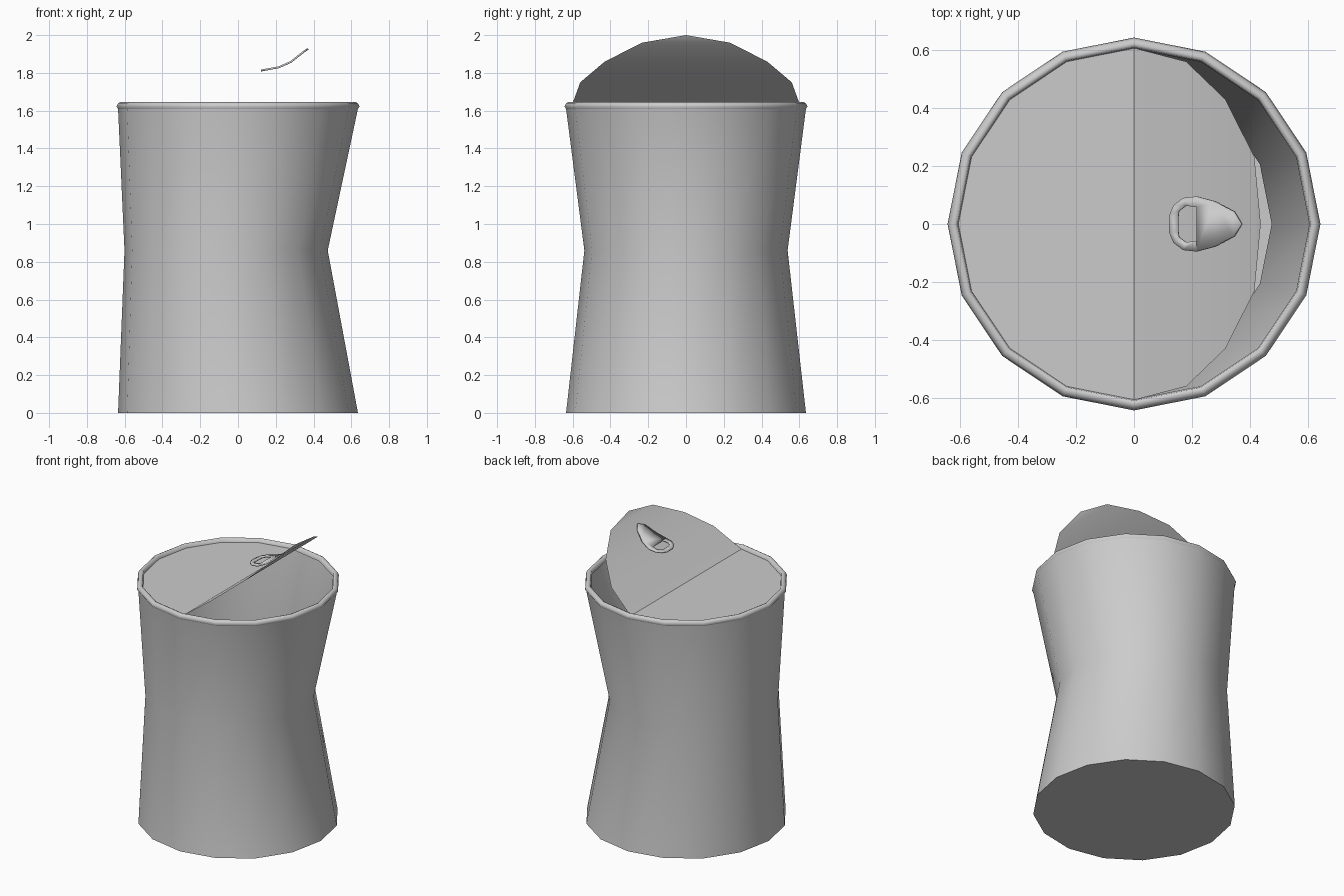
import bpy, bmesh
from math import sin, cos, pi, radians

if "Cube" in bpy.data.objects:
    bpy.data.objects.remove(bpy.data.objects["Cube"])

SIDES = 16

def finish(name, bm, angle=35):
    bmesh.ops.recalc_face_normals(bm, faces=bm.faces)
    mesh = bpy.data.meshes.new(name)
    bm.to_mesh(mesh)
    bm.free()
    ob = bpy.data.objects.new(name, mesh)
    bpy.context.collection.objects.link(ob)
    bpy.ops.object.select_all(action='DESELECT')
    bpy.context.view_layer.objects.active = ob
    ob.select_set(True)
    bpy.ops.object.shade_smooth_by_angle(angle=radians(angle))
    return ob

def ring(bm, r, z, cx=0.0):
    return [bm.verts.new((cx + r * cos(2 * pi * i / SIDES), r * sin(2 * pi * i / SIDES), z))
            for i in range(SIDES)]

def bridge(bm, a, b):
    for i in range(SIDES):
        j = (i + 1) % SIDES
        bm.faces.new((a[i], a[j], b[j], b[i]))

# Can body: dented waist pushed towards -x, closed floor
bm = bmesh.new()
rings = [ring(bm, 0.635, 0), ring(bm, 0.538, 0.86, -0.063), ring(bm, 0.635, 1.61)]
for a, b in zip(rings, rings[1:]):
    bridge(bm, a, b)
bm.faces.new(rings[0])
finish("can_body", bm)

# Rolled rim: small closed profile swept round the top
bm = bmesh.new()
profile = [(0.632, 1.605), (0.643, 1.622), (0.636, 1.638), (0.622, 1.646), (0.609, 1.64), (0.605, 1.615)]
rings = [ring(bm, r, z) for r, z in profile]
for a, b in zip(rings, rings[1:] + rings[:1]):
    bridge(bm, a, b)
finish("rim", bm, 60)

# Lid: flat left half, right half peeled up and curling
bm = bmesh.new()
R, Z = 0.607, 1.62
flat = [bm.verts.new((R * cos(a), R * sin(a), Z))
        for a in [pi / 2 + pi * i / 8 for i in range(9)]]
bm.faces.new(flat)
top, bottom = flat[0], flat[-1]
for x, y, z in [(0.18, 0.56, 1.75), (0.315, 0.43, 1.86), (0.415, 0.232, 1.96)]:
    t, b = bm.verts.new((x, y, z)), bm.verts.new((x, -y, z))
    bm.faces.new((top, bottom, b, t))
    top, bottom = t, b
bm.faces.new((top, bottom, bm.verts.new((0.437, 0, 2.0))))
finish("peeled_lid", bm)

# Pull tab: teardrop with a D-shaped finger hole, bent upwards
def tab_z(x):
    pts = [(0.12, 1.812), (0.217, 1.83), (0.28, 1.858), (0.345, 1.91), (0.372, 1.928)]
    for (x0, z0), (x1, z1) in zip(pts, pts[1:]):
        if x <= x1:
            return z0 + (z1 - z0) * (x - x0) / (x1 - x0)
    return pts[-1][1]

bm = bmesh.new()
outer = [(0.122, 0.03), (0.137, 0.065), (0.17, 0.09), (0.217, 0.095), (0.28, 0.078), (0.345, 0.042)]
hole = [(0.153, 0.025), (0.156, 0.045), (0.18, 0.063), (0.217, 0.058)]
side = lambda pts, s: [bm.verts.new((x, s * y, tab_z(x))) for x, y in pts]
A, B, H, K = side(outer, 1), side(outer, -1), side(hole, 1), side(hole, -1)
for o, h in ((A, H), (B, K)):
    for i in range(3):
        bm.faces.new((o[i], o[i + 1], h[i + 1], h[i]))
bm.faces.new((A[0], H[0], K[0], B[0]))
bm.faces.new((A[3], A[4], B[4], B[3], K[3], H[3]))
bm.faces.new((A[4], A[5], B[5], B[4]))
bm.faces.new((A[5], bm.verts.new((0.371, 0, tab_z(0.371))), B[5]))
tab = finish("pull_tab", bm)
mod = tab.modifiers.new("thickness", 'SOLIDIFY')
mod.thickness = 0.01
mod.offset = 0
